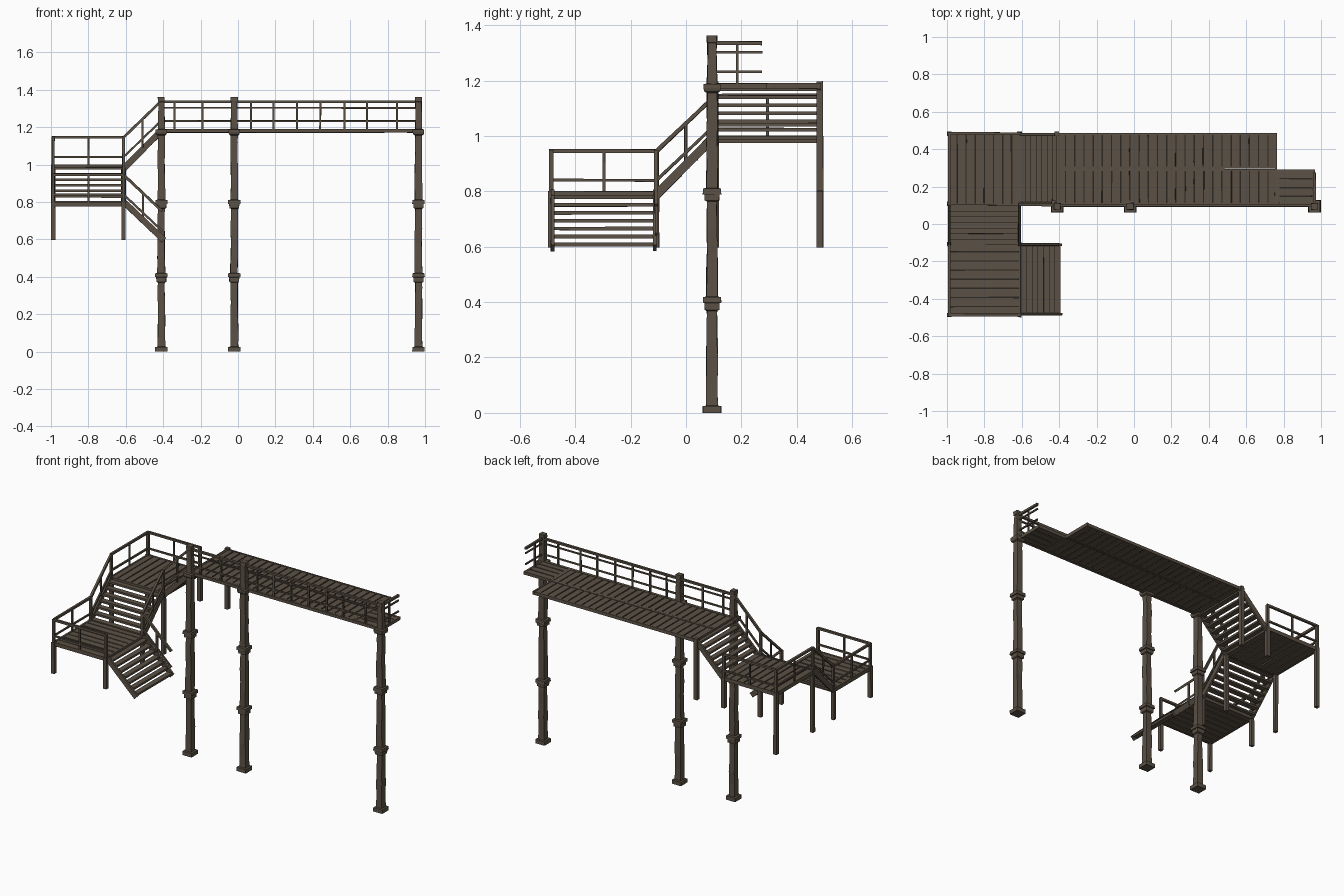
import bpy, bmesh, random
from mathutils import Vector as V

if "Cube" in bpy.data.objects:
    bpy.data.objects.remove(bpy.data.objects["Cube"])

random.seed(4)

def material(name, col):
    m = bpy.data.materials.new(name)
    m.diffuse_color = (*col, 1)
    m.use_nodes = True
    m.node_tree.nodes["Principled BSDF"].inputs["Base Color"].default_value = m.diffuse_color
    return m

WOOD = material("weathered_wood", (0.105, 0.083, 0.06))
DARK = material("dark_gap_wood", (0.025, 0.02, 0.015))

def finish(bm, name, mat=WOOD):
    bmesh.ops.recalc_face_normals(bm, faces=bm.faces)
    me = bpy.data.meshes.new(name)
    bm.to_mesh(me)
    bm.free()
    me.materials.append(mat)
    ob = bpy.data.objects.new(name, me)
    bpy.context.collection.objects.link(ob)

def bar(bm, a, b, w, h=None, jit=0.0008):
    """Slightly uneven square timber from a to b (w sideways, h upward)."""
    a, b, h = V(a), V(b), h or w
    d = (b - a).normalized()
    side = V((1, 0, 0)) if abs(d.z) > 0.99 else d.cross(V((0, 0, 1))).normalized()
    up = side.cross(d)
    rings = []
    for p in (a, b):
        rings.append([bm.verts.new(p + side * sx * w / 2 + up * sy * h / 2
                      + V([random.uniform(-jit, jit) for _ in range(3)]))
                      for sx, sy in ((-1, -1), (1, -1), (1, 1), (-1, 1))])
    r, s = rings
    bm.faces.new(r)
    bm.faces.new(s)
    for i in range(4):
        j = (i + 1) % 4
        bm.faces.new((r[i], r[j], s[j], s[i]))

def deck(name, x0, x1, y0, y1, z0, z1, along, n):
    """Planked platform: rim beams, planks and a thin dark layer between them."""
    bm = bmesh.new()
    zc, t, e = (z0 + z1) / 2, z1 - z0, 0.012
    for y in (y0 + e / 2, y1 - e / 2):
        bar(bm, (x0, y, zc), (x1, y, zc), e, t)
    for x in (x0 + e / 2, x1 - e / 2):
        bar(bm, (x, y0, zc), (x, y1, zc), e, t)
    lo, hi = (x0, x1) if along == 'y' else (y0, y1)
    step = (hi - lo) / n
    for i in range(n):
        c = lo + (i + 0.5) * step
        if along == 'y':
            bar(bm, (c, y0 + .004, zc), (c, y1 - .004, zc), step - .007, t - .005)
        else:
            bar(bm, (x0 + .004, c, zc), (x1 - .004, c, zc), step - .007, t - .005)
    finish(bm, name)
    bm = bmesh.new()
    bar(bm, (x0 + .008, (y0 + y1) / 2, zc), (x1 - .008, (y0 + y1) / 2, zc), y1 - y0 - .016, .005, 0)
    finish(bm, name + "_gap_layer", DARK)

def stairs(name, low, high, width, n=7):
    """Open stairs; low and high are one edge, width the vector to the other edge."""
    low, high, width = V(low), V(high), V(width)
    bm = bmesh.new()
    run = high - low
    depth = V((run.x, run.y, 0)).length / n + 0.005
    for off in (width * 0.015, width * 0.985):
        bar(bm, low + off - V((0, 0, .005)), high + off - V((0, 0, .005)), .013, .032)
    for i in range(n):
        p = low + run * ((i + 0.5) / n) - V((0, 0, .006))
        bar(bm, p, p + width, depth, .013)
    finish(bm, name)

def railing(name, pts, heights=(.15, .045), ends=True):
    """Rails following floor points, with a post halfway along each run."""
    bm = bmesh.new()
    for a, b in zip(pts, pts[1:]):
        a, b = V(a), V(b)
        for k, h in enumerate(heights):
            w = .014 if k == 0 else .010
            bar(bm, a + V((0, 0, h)), b + V((0, 0, h)), w)
        m = (a + b) / 2
        bar(bm, m, m + V((0, 0, heights[0])), .010)
    if ends:
        for p in pts:
            bar(bm, p, V(p) + V((0, 0, heights[0] + .004)), .016)
    finish(bm, name)

# Tall columns: square rings of varying half-width, with collars and uneven shafts
PROFILE = [(0, .033), (.025, .033), (.026, .021), (.1, .020), (.18, .020), (.26, .019), (.34, .018),
           (.368, .018), (.372, .026), (.397, .027), (.398, .033), (.418, .032), (.42, .020),
           (.5, .020), (.58, .019), (.66, .019), (.73, .018), (.763, .018), (.767, .026),
           (.788, .027), (.789, .033), (.81, .032), (.812, .020), (.9, .019), (.98, .019),
           (1.06, .018), (1.12, .018), (1.155, .018), (1.16, .027), (1.172, .031), (1.187, .031),
           (1.189, .018), (1.26, .017), (1.335, .016), (1.337, .018), (1.362, .018)]

def column(name, cx, cy):
    bm = bmesh.new()
    prev = None
    for z, h in PROFILE:
        j = 0.0022 if h < .021 else 0.0008
        ring = [bm.verts.new((cx + sx * h + random.uniform(-j, j), cy + sy * h + random.uniform(-j, j), z))
                for sx, sy in ((-1, -1), (1, -1), (1, 1), (-1, 1))]
        if prev:
            for i in range(4):
                k = (i + 1) % 4
                bm.faces.new((prev[i], prev[k], ring[k], ring[i]))
        else:
            bm.faces.new(ring)
        prev = ring
    bm.faces.new(prev)
    finish(bm, name)

for label, x in (("left", -.41), ("middle", -.02), ("right", .965)):
    column(label + "_column", x, .094)

# Platforms
deck("walkway_front_deck", -.415, .765, .10, .295, 1.17, 1.19, 'y', 24)
deck("walkway_back_deck", -.415, .765, .295, .487, 1.17, 1.19, 'y', 24)
deck("walkway_end_deck", .765, .967, .10, .29, 1.17, 1.19, 'x', 4)
deck("upper_landing", -.995, -.605, .10, .49, .975, 1.0, 'y', 8)
deck("lower_landing", -.995, -.605, -.49, -.10, .775, .80, 'x', 8)

# Edge beam under the walkway railing
bm = bmesh.new()
bar(bm, (-.41, .098, 1.18), (.99, .098, 1.18), .014, .018)
finish(bm, "walkway_edge_beam")

# Stair flights
stairs("bottom_stairs", (-.395, -.487, .60), (-.605, -.487, .80), (0, .38, 0))
stairs("middle_stairs", (-.993, -.11, .79), (-.993, .10, 1.0), (.386, 0, 0))
stairs("top_stairs", (-.61, .105, .985), (-.405, .105, 1.19), (0, .38, 0))

# Support legs: (x, y, bottom, top)
bm = bmesh.new()
for x in (-.988, -.612):
    for y, top in ((-.487, .80), (-.108, .80), (.108, 1.0)):
        bar(bm, (x, y, .597), (x, y, top), .022)
bar(bm, (-.988, .483, .597), (-.988, .483, 1.0), .024)
bar(bm, (-.612, .483, .80), (-.612, .483, 1.0), .024)
bar(bm, (-.414, .483, .80), (-.414, .483, 1.197), .024)
finish(bm, "support_legs")

# Outer railing around both landings, inner railing along the flights
railing("outer_railing", [(-.612, .484, .995), (-.988, .484, .995), (-.988, .105, .995),
                          (-.988, -.105, .795), (-.988, -.487, .795), (-.612, -.487, .795)])
railing("inner_railing", [(-.41, .10, 1.19), (-.612, .105, .995), (-.612, -.108, .795),
                          (-.405, -.108, .60)], ends=False)
bm = bmesh.new()
bar(bm, (-.612, .105, .99), (-.612, .105, 1.148), .016)
bar(bm, (-.612, -.108, .79), (-.612, -.108, .948), .016)
finish(bm, "inner_railing_posts")

# Walkway railing along the front and around the right end
bm = bmesh.new()
for z, w in ((1.335, .014), (1.303, .009), (1.232, .009)):
    bar(bm, (-.41, .10, z), (.965, .10, z), w)
    bar(bm, (.965, .10, z), (.965, .275, z), w)
for x in (-.34, -.19, .07, .19, .315, .44, .57, .69, .85):
    bar(bm, (x, .10, 1.185), (x, .10, 1.335), .010)
bar(bm, (.96, .185, 1.185), (.96, .185, 1.335), .010)
finish(bm, "walkway_railing")
